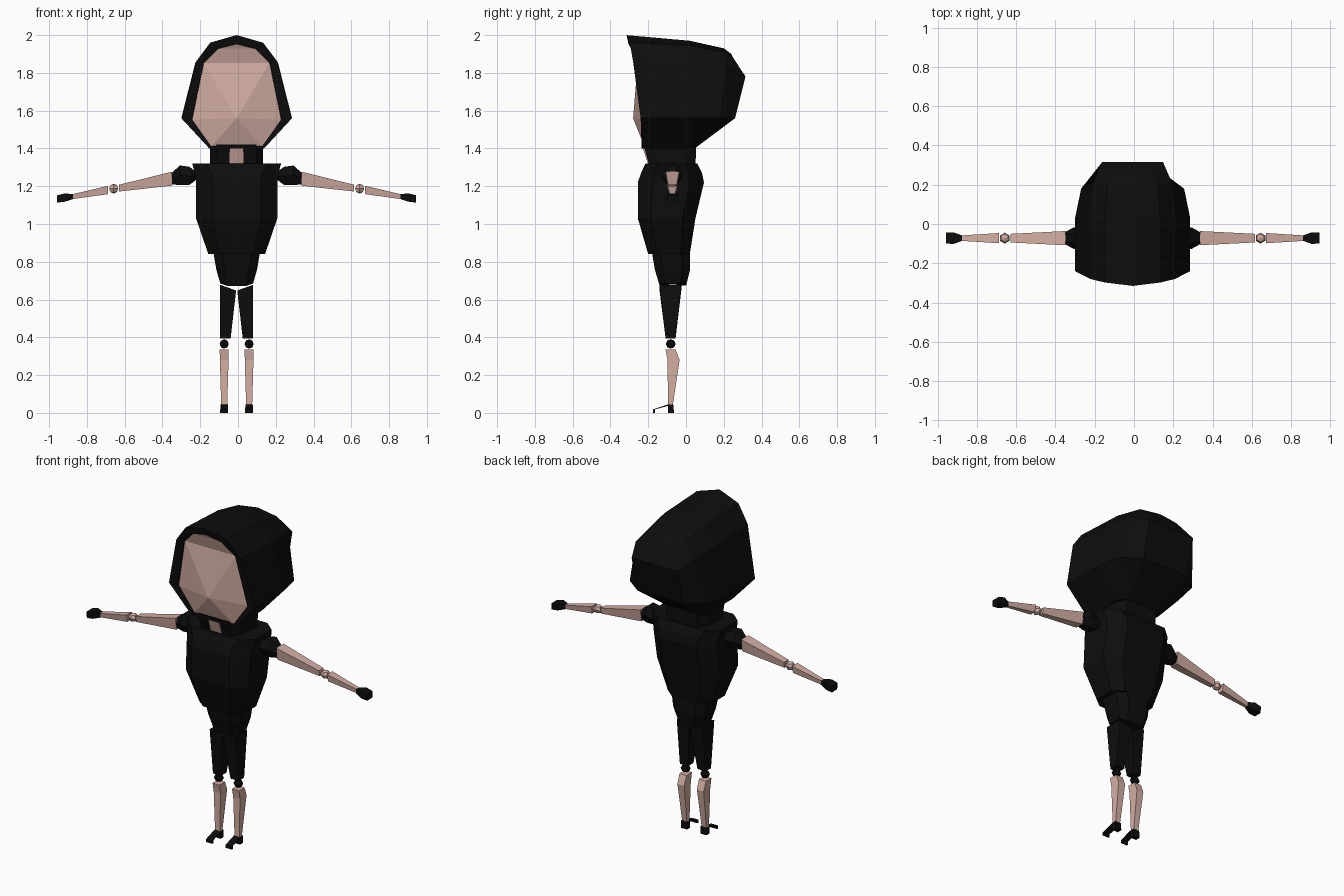
import bpy, bmesh, math
from mathutils import Vector

if "Cube" in bpy.data.objects:
    bpy.data.objects.remove(bpy.data.objects["Cube"])

CX = -0.007   # body centre line


def material(name, rgb):
    m = bpy.data.materials.new(name)
    m.diffuse_color = (*rgb, 1)
    m.use_nodes = True
    m.node_tree.nodes["Principled BSDF"].inputs["Base Color"].default_value = m.diffuse_color
    return m


BLACK = material("black cloth", (0.004, 0.004, 0.004))
SKIN = material("skin", (0.66, 0.43, 0.37))


def make(name, verts, faces, mat):
    bm = bmesh.new()
    vs = [bm.verts.new((x + CX, y, z)) for x, y, z in verts]
    for f in faces:
        bm.faces.new([vs[i] for i in f])
    bmesh.ops.recalc_face_normals(bm, faces=bm.faces)
    me = bpy.data.meshes.new(name)
    bm.to_mesh(me)
    bm.free()
    me.materials.append(mat)
    ob = bpy.data.objects.new(name, me)
    bpy.context.collection.objects.link(ob)
    return ob


def loft(name, rings, mat):
    """Skin equal closed rings together and cap both ends."""
    n = len(rings[0])
    faces = [(r * n + i, r * n + (i + 1) % n, (r + 1) * n + (i + 1) % n, (r + 1) * n + i)
             for r in range(len(rings) - 1) for i in range(n)]
    faces += [tuple(range(n)), tuple(range((len(rings) - 1) * n, len(rings) * n))]
    return make(name, [p for r in rings for p in r], faces, mat)


def mirrored(half):
    """Half outline (first point on the centre line) to a full closed ring."""
    return half + [(-x, y, z) for x, y, z in reversed(half[1:])]


def strip(n, start=0):
    """Cap a mirrored ring of n points with cross strips."""
    f = [(start, start + 1, start + n - 1)]
    for i in range(1, n // 2):
        f.append((start + i, start + i + 1, start + n - i - 1, start + n - i))
    return f


def octagon(z, hx, y0, y1, c=0.4):
    """Chamfered rectangular section at height z."""
    cx, cy = hx * c, (y1 - y0) * 0.22
    return [(hx - cx, y0, z), (hx, y0 + cy, z), (hx, y1 - cy, z), (hx - cx, y1, z),
            (cx - hx, y1, z), (-hx, y1 - cy, z), (-hx, y0 + cy, z), (cx - hx, y0, z)]


def ball(name, centre, radius, mat, seg=6, rings=4):
    bm = bmesh.new()
    bmesh.ops.create_uvsphere(bm, u_segments=seg, v_segments=rings, radius=1)
    verts = [tuple(Vector(centre) + Vector([a * b for a, b in zip(v.co, radius)])) for v in bm.verts]
    faces = [[v.index for v in f.verts] for f in bm.faces]
    bm.free()
    return make(name, verts, faces, mat)


# Hood: recess, inner rim, outer rim, crown and back
opening = [(0, -.305, 1.955), (.10, -.292, 1.93), (.175, -.268, 1.855),
           (.237, -.238, 1.555), (.135, -.232, 1.412)]
hood = [
    [(x, -.14, z) for x, y, z in opening],
    opening,
    [(0, -.315, 2.0), (.14, -.298, 1.96), (.215, -.28, 1.86), (.293, -.24, 1.56), (.145, -.235, 1.40)],
    [(0, .02, 1.97), (.14, .02, 1.945), (.22, .03, 1.85), (.293, .03, 1.56), (.145, .03, 1.40)],
    [(0, .20, 1.93), (.13, .20, 1.91), (.20, .21, 1.83), (.262, .18, 1.56), (.125, .05, 1.405)],
    [(0, .24, 1.90), (.09, .25, 1.88), (.155, .315, 1.78), (.155, .26, 1.56), (.10, .06, 1.41)],
]
rings = [mirrored(h) for h in hood]
n = len(rings[0])
faces = [(r * n + i, r * n + (i + 1) % n, (r + 1) * n + (i + 1) % n, (r + 1) * n + i)
         for r in range(len(rings) - 1) for i in range(n)]
faces += strip(n) + strip(n, (len(rings) - 1) * n)
make("hood", [p for r in rings for p in r], faces, BLACK)

# Face: faceted mask that peaks at the nose
rim = mirrored([(x * .995, y + .012, z - .002) for x, y, z in opening])
face = [(0, 1, 8), (1, 2, 7, 8)]
face += [(i, (i + 1) % 9, 9) for i in range(2, 7)] + [(7, 2, 9)]
make("face", rim + [(0, -.28, 1.56)], face, SKIN)

# Neck and collar
loft("collar", [octagon(1.31, .14, -.195, .05, .25), octagon(1.42, .14, -.225, .055, .25)], BLACK)
loft("neck", [[(-.037, y0, z), (.037, y0, z), (.037, -.1, z), (-.037, -.1, z)]
              for z, y0 in ((1.315, -.20), (1.41, -.232))], SKIN)

# Torso and hips
loft("torso", [octagon(.84, .15, -.20, .02), octagon(1.03, .215, -.255, .05),
               octagon(1.22, .215, -.255, .095), octagon(1.27, .222, -.238, .085),
               octagon(1.32, .235, -.215, .06, .3)], BLACK)
hip_bottom = [(x, y, .655 + .03 * abs(x) / .087) for x, y, z in octagon(0, .087, -.14, 0)]
loft("hips", [hip_bottom, octagon(.76, .108, -.165, .022), octagon(.86, .125, -.182, .02)], BLACK)


def limb(name, stations, mat, s, under=.7):
    """Arm piece from (x, top z, bottom z, half depth), narrower underneath."""
    loft(name, [[(s * x, -.072 - d, zt), (s * x, -.072 + d, zt),
                 (s * x, -.072 + d * under, zb), (s * x, -.072 - d * under, zb)]
                for x, zt, zb, d in stations], mat)


def leg(name, stations, mat, s):
    """Leg piece from (inner x, outer x, front y, back y, inner z, outer z)."""
    loft(name, [[(s * xi, y0, zi), (s * xo, y0, zo), (s * xo, y1, zo), (s * xi, y1, zi)]
                for xi, xo, y0, y1, zi, zo in stations], mat)


for s, side in ((-1, "left"), (1, "right")):
    # Arms
    loft(side + "_shoulder", [
        [(s * x, -.072 + ry * math.cos(a * math.pi / 3), z + rz * math.sin(a * math.pi / 3)) for a in range(6)]
        for x, z, ry, rz in ((.215, 1.255, .03, .025), (.25, 1.255, .055, .055),
                             (.30, 1.258, .055, .06), (.345, 1.24, .03, .035))], BLACK)
    limb(side + "_upper_arm", [(.342, 1.277, 1.203, .036), (.622, 1.208, 1.172, .022)], SKIN, s)
    ball(side + "_elbow", (s * .651, -.072, 1.187), (.028, .028, .026), SKIN)
    limb(side + "_forearm", [(.68, 1.202, 1.158, .026), (.868, 1.158, 1.132, .014)], SKIN, s)
    limb(side + "_hand", [(.866, 1.158, 1.132, .013), (.91, 1.162, 1.118, .029),
                          (.95, 1.152, 1.113, .028)], BLACK, s, .9)
    # Legs
    leg(side + "_thigh", [(.003, .087, -.14, -.025, .648, .678),
                          (.032, .087, -.108, -.055, .395, .395)], BLACK, s)
    ball(side + "_knee", (s * .066, -.081, .365), (.028, .026, .025), BLACK)
    leg(side + "_shin", [(.042, .09, -.108, -.055, .335, .335), (.043, .089, -.098, -.034, .28, .28),
                         (.05, .082, -.095, -.07, .04, .04)], SKIN, s)
    leg(side + "_foot", [(.045, .087, -.175, -.165, 0, 0), (.045, .087, -.175, -.165, .018, .018),
                         (.046, .086, -.095, -.066, .045, .045), (.045, .087, -.095, -.064, 0, 0)], BLACK, s)
